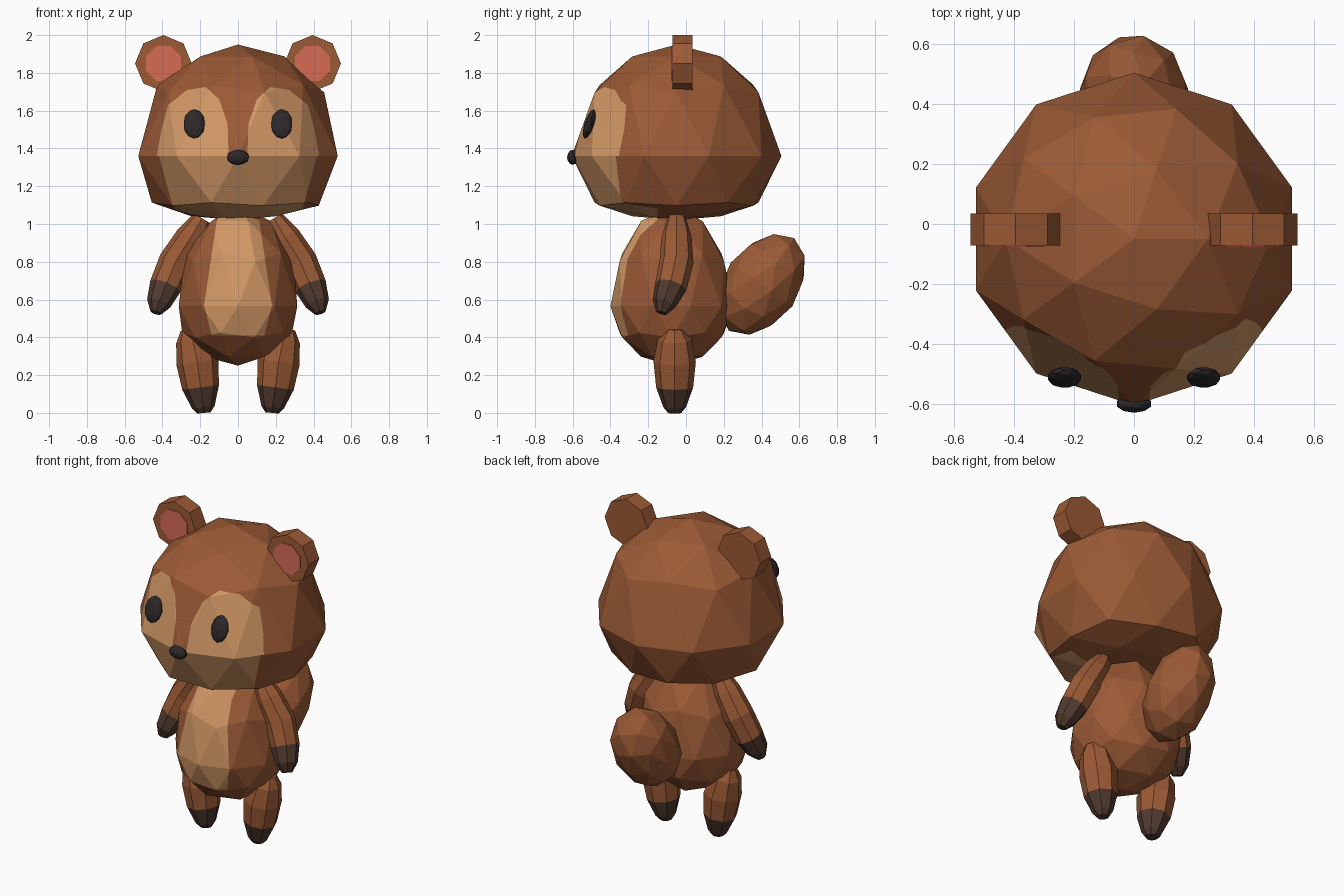
import bpy, bmesh, math
from mathutils import Vector, Matrix

if "Cube" in bpy.data.objects:
    bpy.data.objects.remove(bpy.data.objects["Cube"])


def material(name, r, g, b):
    m = bpy.data.materials.new(name)
    m.diffuse_color = (r, g, b, 1)
    m.use_nodes = True
    m.node_tree.nodes["Principled BSDF"].inputs["Base Color"].default_value = m.diffuse_color
    return m


BROWN = material("brown_fur", 0.33, 0.103, 0.036)
TAN = material("tan_fur", 0.65, 0.315, 0.13)
PAW = material("dark_paw", 0.082, 0.042, 0.028)
PINK = material("inner_ear_pink", 0.68, 0.145, 0.09)
BLACK = material("black", 0.026, 0.021, 0.022)


def finish(bm, name, mats):
    bmesh.ops.recalc_face_normals(bm, faces=bm.faces)
    me = bpy.data.meshes.new(name)
    bm.to_mesh(me)
    bm.free()
    for m in mats:
        me.materials.append(m)
    ob = bpy.data.objects.new(name, me)
    bpy.context.collection.objects.link(ob)
    return ob


def ball(subdivisions=2):
    bm = bmesh.new()
    bmesh.ops.create_icosphere(bm, subdivisions=subdivisions, radius=1)
    return bm


def ellipsoid(name, loc, size, tilt, mat):
    bm = ball()
    bm.transform(Matrix.Translation(loc) @ Matrix.Rotation(math.radians(tilt), 4, 'X')
                 @ Matrix.Diagonal((*size, 1)))
    return finish(bm, name, [mat])


def paint_front(bm, polygons, y_max):
    """Cut convex x-z outlines into the front faces and give the inside slot 1."""
    def cut(co, no):
        faces = [f for f in bm.faces if f.calc_center_median().y < 0.1]
        geom = set(faces)
        for f in faces:
            geom.update(f.edges)
            geom.update(f.verts)
        bmesh.ops.bisect_plane(bm, geom=list(geom), dist=1e-5, plane_co=co, plane_no=no)

    sides = []
    for poly in polygons:
        mid = sum((Vector((x, 0, z)) for x, z in poly), Vector()) / len(poly)
        planes = []
        for (x0, z0), (x1, z1) in zip(poly, poly[1:] + poly[:1]):
            co, no = Vector((x0, 0, z0)), Vector((z1 - z0, 0, x0 - x1)).normalized()
            if (mid - co).dot(no) > 0:
                no = -no
            planes.append((co, no))
            cut(co, no)
        sides.append(planes)
    cut(Vector((0, y_max, 0)), Vector((0, 1, 0)))
    for f in bm.faces:
        c = f.calc_center_median()
        inside = any(all((c - co).dot(no) < 0 for co, no in pl) for pl in sides)
        f.material_index = int(inside and c.y < y_max)
    # merge leftover flat cuts outside the colour borders
    bmesh.ops.dissolve_limit(bm, angle_limit=0.005, verts=bm.verts[:], edges=bm.edges[:],
                             delimit={'MATERIAL'})


def limb(name, rings, dark, sides=8):
    """Tube through (x, y, z, radius) rings; faces from ring index 'dark' on are paw."""
    bm = bmesh.new()
    pts = [Vector(r[:3]) for r in rings]
    loops = []
    for i, p in enumerate(pts):
        d = (pts[min(i + 1, len(pts) - 1)] - pts[max(i - 1, 0)]).normalized()
        u = Vector((0, 1, 0))
        u = (u - d * u.dot(d)).normalized()
        v = d.cross(u)
        ring = []
        for k in range(sides):
            a = math.tau * k / sides
            ring.append(bm.verts.new(p + (u * math.cos(a) + v * math.sin(a)) * rings[i][3]))
        loops.append(ring)
    for i, (a, b) in enumerate(zip(loops, loops[1:])):
        for k in range(sides):
            n = (k + 1) % sides
            f = bm.faces.new((a[k], a[n], b[n], b[k]))
            f.material_index = int(i >= dark)
    bm.faces.new(loops[0])
    bm.faces.new(loops[-1]).material_index = 1
    return finish(bm, name, [BROWN, PAW])


def mirrored(poly):
    return [(-x, z) for x, z in poly]


# Head: faceted ball with a shallow jaw, tan eye patches and muzzle
bm = ball()
for v in bm.verts:
    x, y, z = v.co
    taper = 0.555 * (1 - 0.18 * abs(z))
    h = 0.59 * z ** 0.7 if z > 1e-4 else (-0.34 * (-z) ** 0.4 if z < -1e-4 else 0)
    v.co = (x * taper, y * taper - 0.05, 1.36 + h)
patch = [(0.05, 1.36), (0.055, 1.53), (0.1, 1.66), (0.17, 1.725), (0.27, 1.71),
         (0.37, 1.63), (0.405, 1.5), (0.43, 1.36)]
muzzle = [(-0.43, 1.36), (0.43, 1.36), (0.35, 1.11), (0.32, 1.0), (-0.32, 1.0), (-0.35, 1.11)]
paint_front(bm, [patch, mirrored(patch), muzzle], -0.15)
finish(bm, "head", [BROWN, TAN])

# Body: pear-like ball with a tan belly
bm = ball()
for v in bm.verts:
    x, y, z = v.co
    v.co = (x * 0.33, y * 0.325 - 0.075, 0.565 + z * (0.53 if z > 0 else 0.315))
belly = [(-0.14, 0.41), (0.14, 0.41), (0.18, 0.57), (0.165, 0.75), (0.115, 1.0),
         (0.1, 1.1), (-0.1, 1.1), (-0.115, 1.0), (-0.165, 0.75), (-0.18, 0.57)]
paint_front(bm, [belly], -0.15)
finish(bm, "body", [BROWN, TAN])

# Nose and tail
ellipsoid("nose", (0, -0.6, 1.353), (0.06, 0.03, 0.04), 0, BLACK)
ellipsoid("tail", (0, 0.4, 0.68), (0.19, 0.2, 0.3), -35, BROWN)

for s, side in ((-1, "left"), (1, "right")):
    # Eyes
    ellipsoid(side + "_eye", (s * 0.232, -0.512, 1.53), (0.058, 0.026, 0.082), -18, BLACK)

    # Ears: octagonal discs with a pink plate on the front
    for name, radius, depth, y, turn, mat in (("ear", 0.15, 0.107, -0.019, 0, BROWN),
                                              ("inner_ear", 0.1, 0.006, -0.074, 22.5, PINK)):
        bm = bmesh.new()
        bmesh.ops.create_cone(bm, cap_ends=True, segments=8, radius1=radius,
                              radius2=radius, depth=depth)
        bm.transform(Matrix.Translation((s * 0.395, y, 1.85)) @ Matrix.Rotation(math.pi / 2, 4, 'X')
                     @ Matrix.Rotation(math.radians(turn), 4, 'Z'))
        finish(bm, side + "_" + name, [mat])

    # Arms with dark hands
    limb(side + "_arm", [(s * x, y, z, r) for x, y, z, r in (
        (0.19, -0.05, 1.03, 0.05), (0.25, -0.05, 0.93, 0.08), (0.33, -0.05, 0.8, 0.09),
        (0.385, -0.08, 0.67, 0.085), (0.42, -0.115, 0.58, 0.065), (0.435, -0.13, 0.53, 0.03))], 3)

    # Legs with dark feet
    limb(side + "_leg", [(s * x, -0.06, z, r) for x, z, r in (
        (0.26, 0.45, 0.045), (0.24, 0.39, 0.09), (0.215, 0.27, 0.112),
        (0.198, 0.135, 0.098), (0.183, 0.03, 0.06), (0.18, 0.0, 0.035))], 3)
